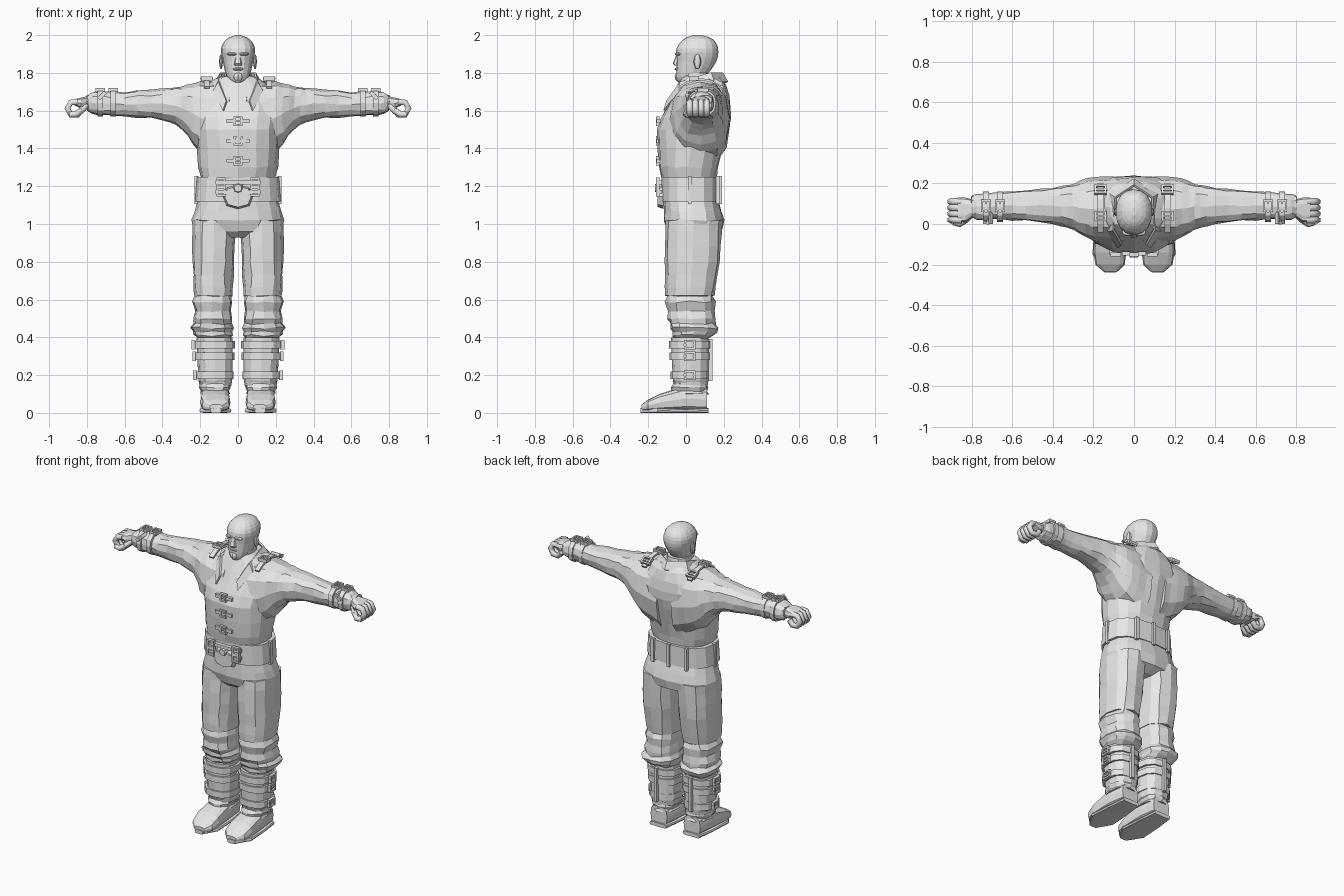
import bpy, bmesh, math, random
from mathutils import Matrix, Vector, Euler

random.seed(4)
QUARTER = math.pi / 2
SIDES = (-1, 1)
if "Cube" in bpy.data.objects:
    bpy.data.objects.remove(bpy.data.objects["Cube"])

shade = .8
grey = bpy.data.materials.new("plain_grey")
grey.use_nodes = True
grey.diffuse_color = (shade, shade, shade, 1)
grey.node_tree.nodes["Principled BSDF"].inputs["Base Color"].default_value = grey.diffuse_color


def place(name, data, mirror):
    data.materials.append(grey)
    obj = bpy.data.objects.new(name, data)
    bpy.context.collection.objects.link(obj)
    if mirror:
        obj.modifiers.new("mirror", "MIRROR")
    return obj


def finish(name, bm, mirror=False):
    bmesh.ops.recalc_face_normals(bm, faces=bm.faces)
    mesh = bpy.data.meshes.new(name)
    bm.to_mesh(mesh)
    bm.free()
    return place(name, mesh, mirror)


def refine(rows, steps):
    """Add in-between sections along a smooth curve through the given ones."""
    result = []
    last = len(rows) - 1
    for i in range(last):
        around = [rows[max(i - 1, 0)], rows[i], rows[i + 1], rows[min(i + 2, last)]]
        for k in range(steps):
            u = k / steps
            result.append([b + u / 2 * (c - a + u * (2 * a - 5 * b + 4 * c - d
                                                     + u * (3 * (b - c) + d - a)))
                           for a, b, c, d in zip(*around)])
    return result + [rows[last]]


def loft(name, axis, rows, steps=1, sides=12, power=2.4, wrinkle=0, fold=0, mirror=False):
    """Skin rounded sections (position, low a, high a, low b, high b) along an axis."""
    bm = bmesh.new()
    loops = []
    for n, (t, a_low, a_high, b_low, b_high) in enumerate(refine(rows, steps)):
        pinch = fold * (n % 2)
        a_mid, a_half = (a_low + a_high) / 2, (a_high - a_low) / 2 - pinch
        b_mid, b_half = (b_low + b_high) / 2, (b_high - b_low) / 2 - pinch
        loop = []
        for i in range(sides):
            angle = math.tau * i / sides
            c, s = math.cos(angle), math.sin(angle)
            a = a_mid + a_half * math.copysign(abs(c) ** (2 / power), c)
            b = b_mid + b_half * math.copysign(abs(s) ** (2 / power), s)
            point = {"X": (t, a, b), "Y": (a, t, b), "Z": (a, b, t)}[axis]
            loop.append(bm.verts.new([v + random.uniform(-wrinkle, wrinkle) for v in point]))
        loops.append(loop)
    for low, high in zip(loops, loops[1:]):
        for i in range(sides):
            j = (i + 1) % sides
            bm.faces.new((low[i], low[j], high[j], high[i]))
    bm.faces.new(loops[0])
    bm.faces.new(loops[-1])
    return finish(name, bm, mirror)


def upright(name, rows, **options):
    """Symmetric loft up the body from (height, half width, front, back)."""
    return loft(name, "Z", [(z, -w, w, front, back) for z, w, front, back in rows], **options)


def boxes(name, parts, matrix=Matrix(), mirror=False):
    """One mesh of boxes, each given as (centre, size)."""
    bm = bmesh.new()
    for centre, size in parts:
        bmesh.ops.create_cube(bm, size=1, matrix=matrix @ Matrix.Translation(centre)
                              @ Matrix.Diagonal((*size, 1)))
    return finish(name, bm, mirror)


def buckle(name, location, rotation, width=.05, height=.04, mirror=True):
    """Rectangular frame with a prong, lying flat with its normal along local z."""
    bar = .01
    parts = [((0, 0, 0), (width * 1.3, bar, bar))]
    for side in SIDES:
        parts.append(((side * width / 2, 0, 0), (bar, height + bar, bar * 2)))
        parts.append(((0, side * height / 2, 0), (width, bar, bar * 2)))
    turn = Euler(rotation).to_matrix().to_4x4()
    return boxes(name, parts, Matrix.Translation(location) @ turn, mirror)


def ribbon(name, upper, lower):
    """Mirrored strip of cloth or leather between two edge paths."""
    bm = bmesh.new()
    tops, bottoms = [[bm.verts.new(p) for p in path] for path in (upper, lower)]
    for i in range(len(tops) - 1):
        bm.faces.new((tops[i], tops[i + 1], bottoms[i + 1], bottoms[i]))
    obj = finish(name, bm, True)
    solid = obj.modifiers.new("thickness", "SOLIDIFY")
    solid.thickness, solid.offset = .012, 0


def tube(name, points, radius):
    """Mirrored round bar along a path."""
    curve = bpy.data.curves.new(name, "CURVE")
    curve.dimensions = "3D"
    curve.bevel_depth, curve.bevel_resolution = radius, 1
    curve.use_fill_caps = True
    line = curve.splines.new("POLY")
    line.points.add(len(points) - 1)
    for spot, point in zip(line.points, points):
        spot.co = (*point, 1)
    place(name, curve, True)


def ball(name, location, size, mirror=False):
    bm = bmesh.new()
    bmesh.ops.create_uvsphere(bm, u_segments=8, v_segments=6, radius=1,
                              matrix=Matrix.Translation(location) @ Matrix.Diagonal((*size, 1)))
    finish(name, bm, mirror)


# Head and face
upright("head", [(1.75, .03, -.04, .03), (1.78, .06, -.05, .1), (1.86, .08, -.05, .16),
                 (1.93, .09, -.05, .17), (1.98, .06, -.01, .14), (2, .01, .04, .08)],
        steps=3, sides=16, power=2.2)
upright("neck", [(1.66, .08, -.03, .16), (1.8, .07, -.02, .14)])
upright("nose", [(1.84, .02, -.06, -.03), (1.85, .02, -.07, -.03), (1.9, .01, -.05, -.03)], sides=8)
ball("lips", (0, -.04, 1.82), (.03, .02, .01))
ball("chin", (0, -.03, 1.78), (.03, .03, .03))
ball("brows", (.03, -.04, 1.9), (.03, .02, .01), mirror=True)
ball("ears", (.09, .06, 1.86), (.01, .02, .04), mirror=True)

# Jacket body and sleeves
upright("jacket", [(1.22, .19, -.12, .16), (1.3, .21, -.14, .17), (1.5, .22, -.15, .22),
                   (1.62, .24, -.1, .24), (1.74, .16, -.04, .21), (1.78, .09, -.02, .17)],
        steps=2, sides=16, wrinkle=.005)
loft("sleeves", "X", [(.05, -.1, .23, 1.3, 1.76), (.2, -.08, .23, 1.38, 1.75),
                      (.3, -.03, .2, 1.5, 1.73), (.4, 0, .18, 1.55, 1.72),
                      (.6, .02, .16, 1.57, 1.7), (.75, .02, .15, 1.58, 1.7),
                      (.8, .03, .14, 1.6, 1.68)],
     steps=3, wrinkle=.005, mirror=True)

# Collar with lapels
edge = [(.06, -.1, 1.65), (.1, -.03, 1.75), (.09, .13, 1.8), (0, .19, 1.8)]
ribbon("collar", edge, [(x * 1.3, y * 1.15, z - .05) for x, y, z in edge])

# Shoulder straps
rise = [i * .04 for i in range(-3, 4)]
ribbon("shoulder_straps", *[[(x, y + .08, 1.765 - 3 * y * y) for y in rise] for x in (.15, .18)])
buckle("front_shoulder_buckles", (.165, .04, 1.77), (0, 0, 0))
buckle("back_shoulder_buckles", (.165, .17, 1.75), (-.5, 0, 0))

# Forearm straps
for place_name, x in (("upper", .66), ("lower", .73)):
    loft(place_name + "_forearm_straps", "X",
         [(x + side * .015, .01, .16, 1.57, 1.71) for side in SIDES], mirror=True)
    buckle(place_name + "_forearm_buckles", (x, .09, 1.71), (0, 0, QUARTER))
buckle("cuff_buckles", (.72, .03, 1.68), (.8, 0, QUARTER))

# Fists, with fingers curled round an open grip
loft("palms", "X", [(.79, .04, .12, 1.61, 1.68), (.83, .01, .13, 1.61, 1.67),
                    (.87, .01, .13, 1.63, 1.66)], sides=10, power=3, mirror=True)
grip, centre = .038, Vector((.865, 0, 1.612))
curl = [centre + grip * Vector((math.cos(a), 0, math.sin(a))) for a in (2, 1, 0, -1, -2, -3)]
for i in range(4):
    tube(f"finger_{i}", [p + Vector((0, .02 + i * .03, 0)) for p in curl], .018)
tube("thumbs", [(.8, .05, 1.63), (.83, .02, 1.6), (.86, 0, 1.58), (.89, .01, 1.58)], .017)

# Chest fasteners
for i in range(3):
    z = 1.335 + i * .105
    boxes(f"chest_tab_{i}", [((side * .04, -.145, z), (.04, .02, .02)) for side in SIDES])
    buckle(f"chest_buckle_{i}", (0, -.15, z), (QUARTER, 0, 0), .035, mirror=False)

# Belt with loops, plate and buckles
upright("belt", [(1.12, .23, -.13, .18), (1.25, .22, -.13, .18)], sides=16)
loop_size = (.02, .02, .15)
boxes("back_belt_loop", [((0, .18, 1.18), loop_size)])
boxes("side_belt_loops", [((.12, .17, 1.18), loop_size), ((.22, .02, 1.18), loop_size)], mirror=True)
loft("belt_plate", "Y", [(-.15, -.07, .07, 1.09, 1.2), (-.12, -.08, .08, 1.08, 1.21)], sides=8)
loft("belt_disc", "Y", [(-.165, -.02, .02, 1.17, 1.21), (-.13, -.03, .03, 1.16, 1.22)], sides=8)
for place_name, z in (("lower", 1.17), ("upper", 1.22)):
    boxes(place_name + "_belt_strap", [((0, -.14, z), (.24, .025, .02))])
    buckle(place_name + "_belt_buckles", (.09, -.15, z), (QUARTER, 0, 0), .04)

# Hips and trousers, with folds around the knee
upright("hips", [(.93, .12, -.06, .13), (.96, .23, -.1, .19), (1.02, .245, -.12, .2),
                 (1.07, .23, -.12, .19), (1.14, .21, -.12, .17)], sides=16, wrinkle=.004)
loft("thighs", "Z", [(.62, .03, .23, -.11, .15), (.8, .02, .24, -.11, .18),
                     (1.02, .01, .24, -.11, .19)], steps=3, wrinkle=.004, mirror=True)
loft("knees", "Z", [(.38, .04, .21, -.06, .1), (.43, .02, .25, -.08, .17),
                    (.5, .03, .24, -.1, .16), (.62, .03, .24, -.11, .15)],
     steps=3, wrinkle=.006, fold=.008, mirror=True)

# Shin guards, straps and buckles
loft("shin_guards", "Z", [(.14, .04, .2, -.06, .11), (.18, .03, .21, -.07, .12),
                          (.4, .03, .22, -.08, .12)], steps=2, mirror=True)
for i, z in enumerate((.36, .3, .2)):
    taper = (.36 - z) / 20
    loft(f"shin_strap_{i}", "Z", [(z + side * .02, .015 + taper, .235 - taper, -.09 + taper, .13 - taper)
                                  for side in SIDES], mirror=True)
    buckle(f"shin_buckles_{i}", (.235 - taper, .02, z), (QUARTER, 0, QUARTER))
boxes("shin_back_straps", [((.125, .13, .28), (.02, .02, .22))], mirror=True)

# Boots
loft("boot_cuffs", "Z", [(.1, .04, .2, -.09, .12), (.17, .035, .21, -.07, .12)],
     steps=4, fold=.008, wrinkle=.003, mirror=True)
loft("boots", "Y", [(.11, .06, .18, .01, .13), (0, .045, .195, .01, .145),
                    (-.14, .04, .2, .01, .1), (-.2, .045, .19, .01, .07),
                    (-.235, .08, .15, .01, .045)], power=3.2, mirror=True)
loft("boot_soles", "Y", [(.12, .06, .18, 0, .025), (0, .045, .195, 0, .02),
                         (-.15, .035, .205, 0, .025), (-.24, .09, .145, 0, .025)],
     power=5, mirror=True)
